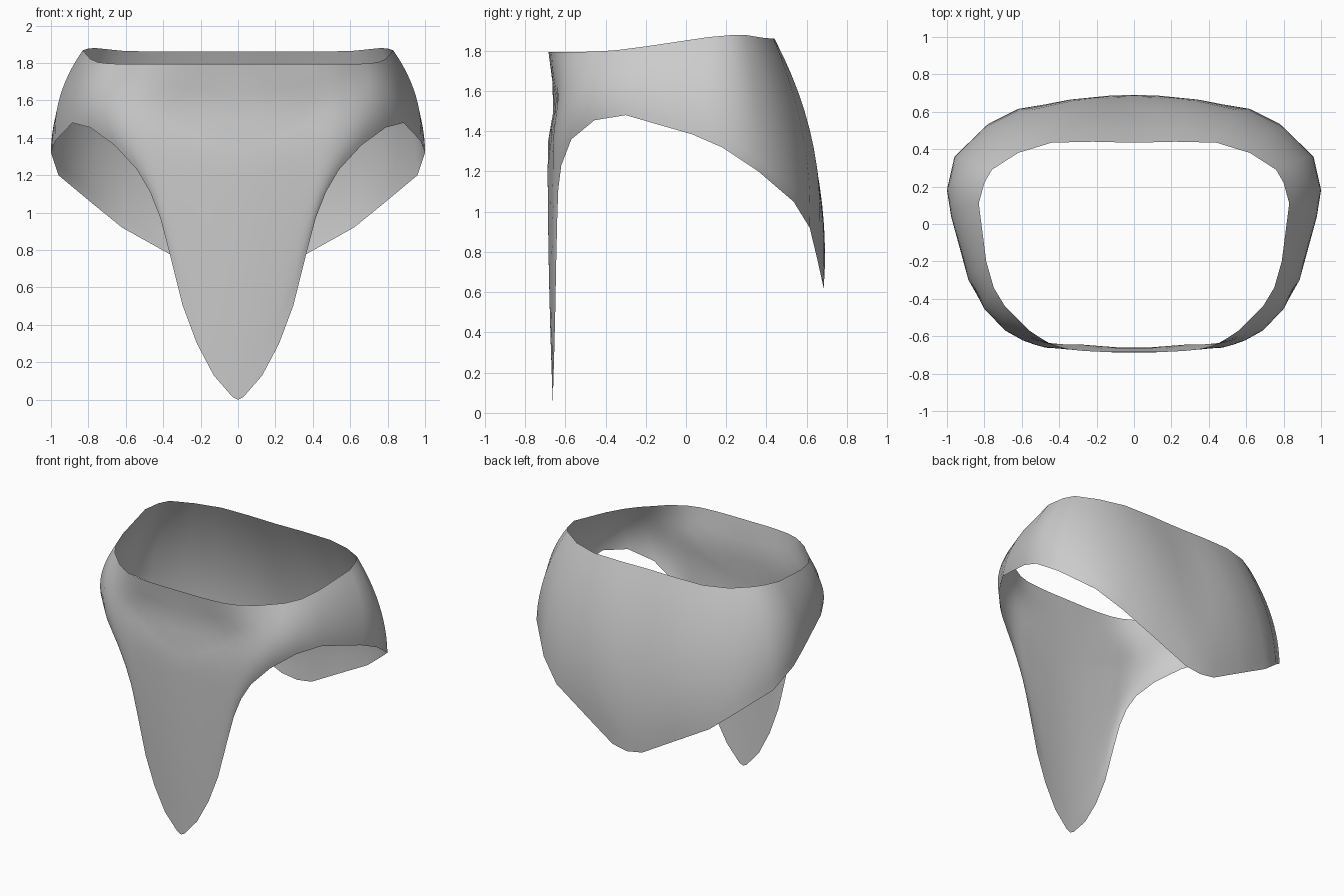
import bpy, math

ROWS = 12


def smooth(t):
    t = max(0.0, min(1.0, t))
    return t * t * (3 - 2 * t)


def rim_height(y):
    return 1.795 + 0.085 * smooth((y + 0.5) / 0.8) - 0.02 * smooth((y - 0.28) / 0.15)


# Right half, front centre to back centre: rim x y, middle x y, hem x y z
columns = [
    (0, -.685, 0, -.685, 0, -.66, 0),
    (.08, -.685, .075, -.685, .03, -.66, .015),
    (.17, -.685, .16, -.68, .13, -.66, .13),
    (.27, -.68, .255, -.675, .22, -.655, .30),
    (.36, -.67, .34, -.67, .295, -.65, .50),
    (.44, -.645, .415, -.665, .36, -.645, .76),
    (.50, -.61, .48, -.66, .415, -.64, .97),
    (.56, -.57, .545, -.64, .47, -.635, 1.11),
    (.62, -.51, .61, -.61, .54, -.62, 1.23),
    (.69, -.44, .70, -.55, .66, -.57, 1.36),
    (.75, -.34, .80, -.43, .79, -.455, 1.455),
    (.79, -.20, .86, -.26, .885, -.30, 1.48),
    (.83, .11, .95, .08, .975, .03, 1.385),
    (.80, .22, .95, .22, 1.0, .18, 1.32),
    (.76, .29, .90, .35, .96, .36, 1.20),
    (.62, .38, .74, .49, .78, .535, 1.05),
    (.44, .435, .55, .58, .62, .615, .92),
    (.22, .44, .30, .635, .36, .65, .775),
    (.10, .437, .13, .643, .12, .68, .64),
    (0, .435, 0, .645, 0, .685, .62),
]

# Cloth sheet: each column is a curve from the rim through the middle to the hem
verts, faces = [], []
for tx, ty, mx, my, bx, by, bz in columns:
    tz = rim_height(ty)
    for r in range(ROWS + 1):
        t = r / ROWS
        a, m, b = (1 - t) * (1 - 2 * t), 4 * t * (1 - t), t * (2 * t - 1)
        x, y, z = a * tx + m * mx + b * bx, a * ty + m * my + b * by, tz + (bz - tz) * t
        # shallow waist crease across the front
        if y < 0:
            y += 0.035 * math.exp(-((z - 1.56) / 0.13) ** 2) * smooth((0.65 - x) / 0.4)
        verts.append((x, y, z))

n = ROWS + 1
for c in range(len(columns) - 1):
    for r in range(ROWS):
        i = c * n + r
        faces.append((i, i + 1, i + n + 1, i + n))

mesh = bpy.data.meshes.new("loincloth")
mesh.from_pydata(verts, [], faces)
cloth = bpy.data.objects.new("loincloth", mesh)
bpy.context.collection.objects.link(cloth)

# Left half
mirror = cloth.modifiers.new("mirror", 'MIRROR')
mirror.use_clip = True
mirror.merge_threshold = 0.001

# Plain grey cloth
grey = bpy.data.materials.new("grey cloth")
grey.diffuse_color = (0.6, 0.6, 0.6, 1)
mesh.materials.append(grey)
for p in mesh.polygons:
    p.use_smooth = True
